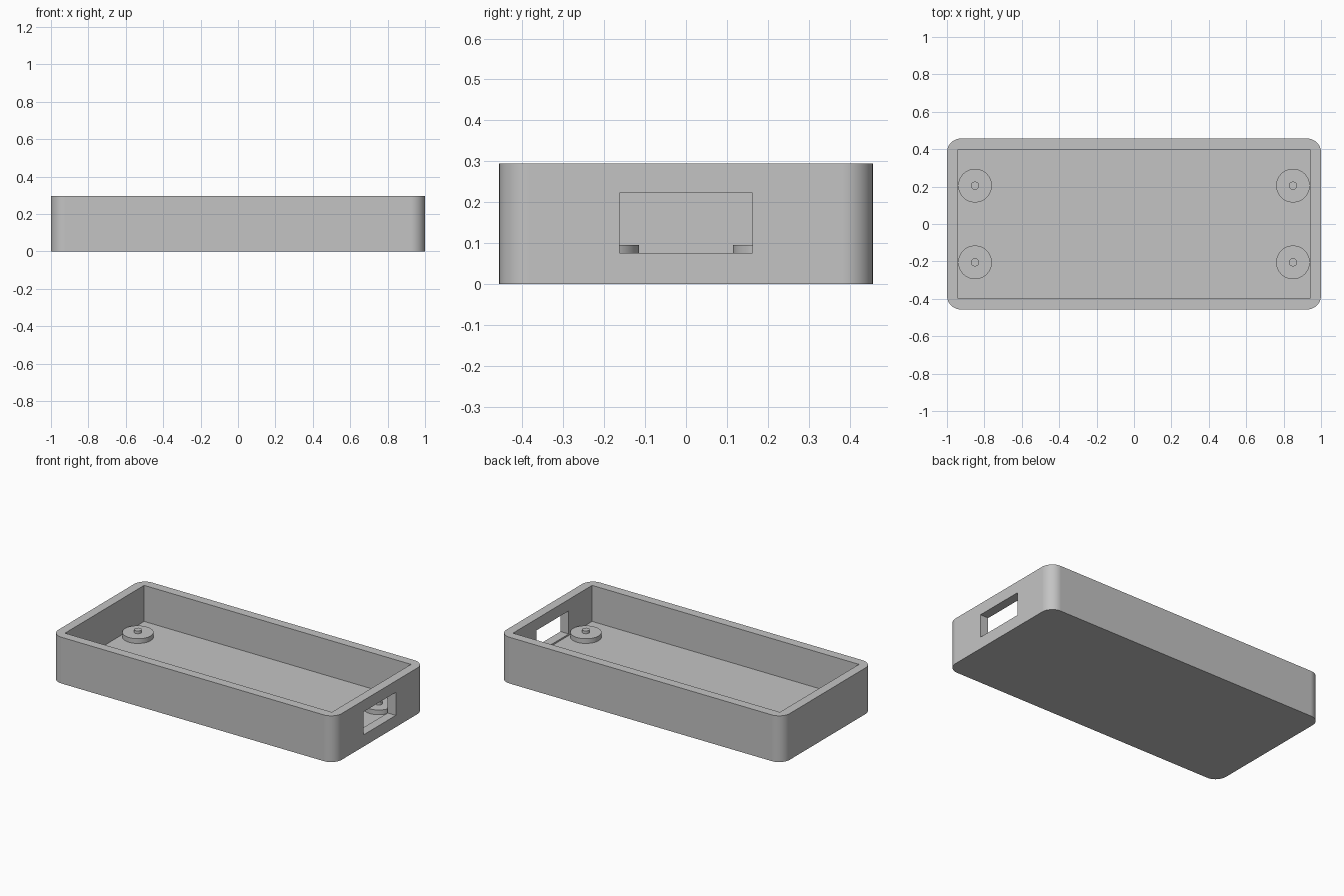
import bpy, bmesh, math

cube = bpy.data.objects.get("Cube")
if cube:
    bpy.data.objects.remove(cube, do_unlink=True)

LENGTH, WIDTH, HEIGHT = 2.0, 0.914, 0.295
WALL, FLOOR, CORNER = 0.058, 0.065, 0.075

grey = bpy.data.materials.new("matte grey")
grey.use_nodes = True
colour = (0.55, 0.55, 0.55, 1)
grey.diffuse_color = colour
grey.node_tree.nodes["Principled BSDF"].inputs["Base Color"].default_value = colour


def finish(bm, name):
    mesh = bpy.data.meshes.new(name)
    bm.to_mesh(mesh)
    bm.free()
    mesh.materials.append(grey)
    obj = bpy.data.objects.new(name, mesh)
    bpy.context.collection.objects.link(obj)
    return obj


def activate(obj):
    bpy.ops.object.select_all(action='DESELECT')
    obj.select_set(True)
    bpy.context.view_layer.objects.active = obj


def box(name, low, high, radius=0):
    """Box between two corners, with optionally rounded upright edges."""
    bm = bmesh.new()
    bmesh.ops.create_cube(bm, size=1)
    for v in bm.verts:
        v.co = [high[i] if v.co[i] > 0 else low[i] for i in range(3)]
    if radius:
        upright = [e for e in bm.edges
                   if abs(e.verts[0].co.z - e.verts[1].co.z) > 0.01]
        bmesh.ops.bevel(bm, geom=upright, offset=radius, segments=12,
                        profile=0.5, affect='EDGES')
    return finish(bm, name)


def disc(name, x, y, bottom, top, radius, sides):
    bm = bmesh.new()
    bmesh.ops.create_cone(bm, cap_ends=True, segments=sides, radius1=radius,
                          radius2=radius, depth=top - bottom)
    bmesh.ops.translate(bm, verts=bm.verts, vec=(x, y, (top + bottom) / 2))
    obj = finish(bm, name)
    activate(obj)
    bpy.ops.object.shade_smooth_by_angle(angle=math.radians(30))


def cut(target, cutter):
    cutter.hide_render = True
    mod = target.modifiers.new("cut", 'BOOLEAN')
    mod.operation = 'DIFFERENCE'
    mod.solver = 'EXACT'
    mod.object = cutter
    activate(target)
    bpy.ops.object.modifier_apply(modifier=mod.name)
    bpy.data.objects.remove(cutter, do_unlink=True)


# Open tray with rounded outer corners and a square-cornered cavity
hx, hy = LENGTH / 2, WIDTH / 2
tray = box("tray", (-hx, -hy, 0), (hx, hy, HEIGHT), CORNER)
ix, iy = hx - WALL, hy - WALL
cut(tray, box("cavity_cutter", (-ix, -iy, FLOOR), (ix, iy, HEIGHT + 0.1)))

# Port opening in one end wall
cut(tray, box("port_cutter", (ix - 0.02, -0.163, 0.075), (hx + 0.1, 0.163, 0.222)))

activate(tray)
bpy.ops.object.shade_smooth_by_angle(angle=math.radians(30))
weighted = tray.modifiers.new("flat walls", 'WEIGHTED_NORMAL')
weighted.keep_sharp = True

# Four standoffs, each with a locating pin
for x_name, x in (("left", 0.85), ("right", -0.85)):
    for y_name, y in (("front", -0.205), ("back", 0.205)):
        disc(f"{y_name}_{x_name}_standoff", x, y, FLOOR - 0.01, 0.095, 0.09, 48)
        disc(f"{y_name}_{x_name}_pin", x, y, 0.09, 0.113, 0.022, 24)
